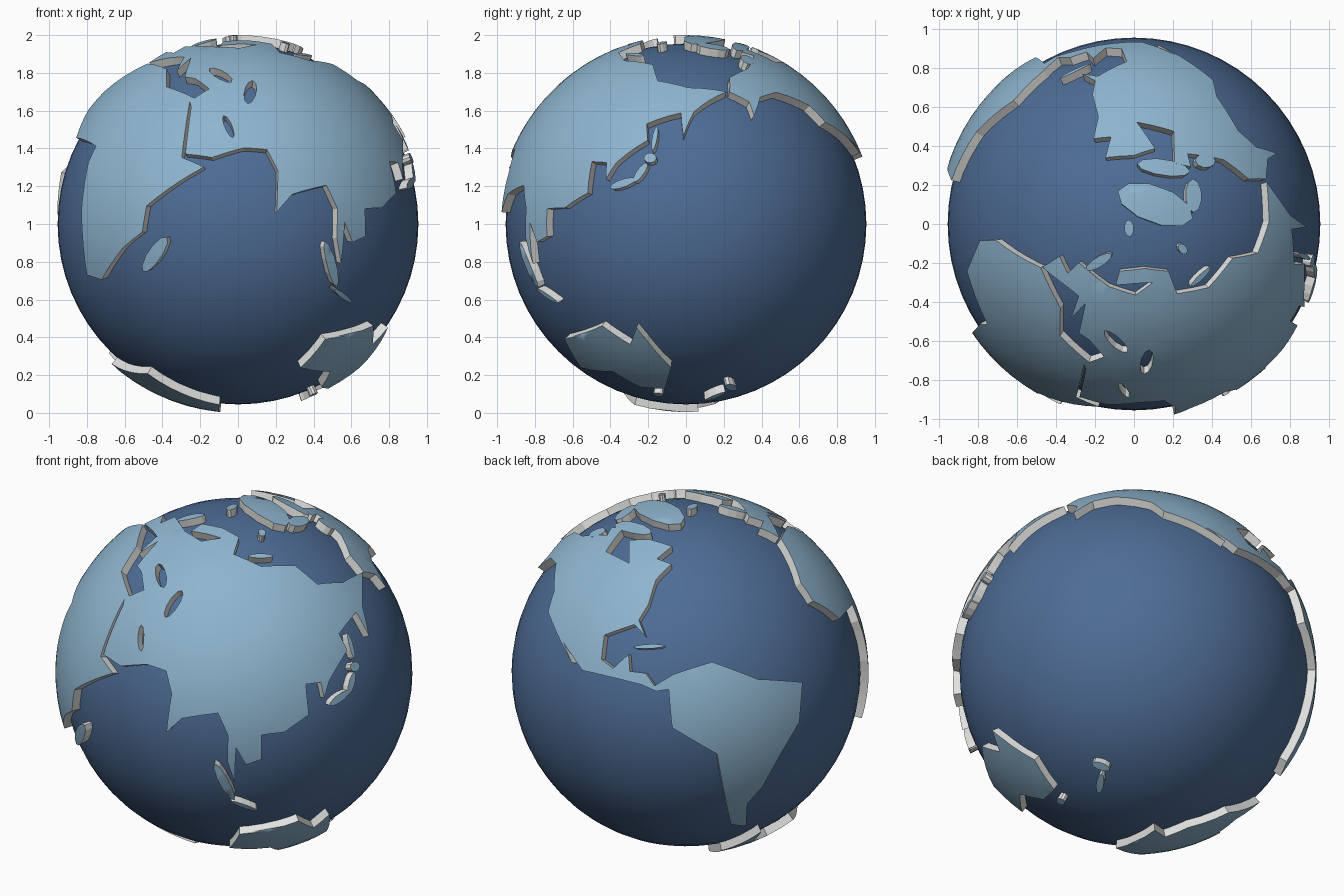
import bpy, bmesh, math
from mathutils import Vector
from mathutils.geometry import delaunay_2d_cdt

if "Cube" in bpy.data.objects:
    bpy.data.objects.remove(bpy.data.objects["Cube"])

OCEAN_R, LAND_R, BASE_R = 0.955, 1.0, 0.935
TILT, FRONT_LON, STEP = math.radians(23.5), 68, math.radians(5)
CENTRE = Vector((0, 0, 1))
AXIS = Vector((math.sin(TILT), 0, math.cos(TILT)))
SIDE = Vector((math.cos(TILT), 0, -math.sin(TILT)))
FRONT = Vector((0, -1, 0))


def material(name, rgb):
    m = bpy.data.materials.new(name)
    m.diffuse_color = (*rgb, 1)
    m.use_nodes = True
    m.node_tree.nodes["Principled BSDF"].inputs["Base Color"].default_value = m.diffuse_color
    return m


OCEAN = material("ocean blue", (0.075, 0.15, 0.30))
LAND = material("land light blue", (0.27, 0.46, 0.62))
WALL = material("coast grey", (0.75, 0.75, 0.74))


def finish(bm, name, mats):
    me = bpy.data.meshes.new(name)
    bm.to_mesh(me)
    bm.free()
    for m in mats:
        me.materials.append(m)
    bpy.context.collection.objects.link(bpy.data.objects.new(name, me))


def globe_dir(lon, lat):
    a, b = math.radians(lon - FRONT_LON), math.radians(lat)
    return FRONT * math.cos(b) * math.cos(a) + SIDE * math.cos(b) * math.sin(a) + AXIS * math.sin(b)


def local_frame(c):
    east = AXIS.cross(c).normalized()
    return east, c.cross(east)


def coast(points):
    return [globe_dir(*p) for p in points]


def oval(lon, lat, length, width, bearing):
    """Outline of an island or sea: half sizes in degrees, bearing from east."""
    c = globe_dir(lon, lat)
    east, north = local_frame(c)
    b = math.radians(bearing)
    along, across = east * math.cos(b) + north * math.sin(b), north * math.cos(b) - east * math.sin(b)
    ring = []
    for i in range(10):
        t = math.tau * i / 10
        u, v = math.radians(length) * math.cos(t), math.radians(width) * math.sin(t)
        ring.append((c + along * u + across * v).normalized())
    return ring


def inside(p, rings):
    odd = False
    for ring in rings:
        for a, b in zip(ring, ring[1:] + ring[:1]):
            if (a.y > p.y) != (b.y > p.y) and p.x < a.x + (p.y - a.y) * (b.x - a.x) / (b.y - a.y):
                odd = not odd
    return odd


def split(ring):
    """Divide long coast stretches so that they follow the globe."""
    out = []
    for a, b in zip(ring, ring[1:] + ring[:1]):
        n = max(1, math.ceil((b - a).length / STEP))
        out += [a.lerp(b, i / n) for i in range(n)]
    return out


def landmass(name, *outlines):
    """Raised plate from one outline; further outlines are inland seas."""
    c = sum(outlines[0], Vector()).normalized()
    east, north = local_frame(c)

    def flat(v):
        t = c.angle(v)
        return Vector((v.dot(east), v.dot(north))) * (t / max(math.sin(t), 1e-6))

    def unflat(p):
        t = max(p.length, 1e-6)
        return c * math.cos(t) + (east * p.x + north * p.y) * (math.sin(t) / t)

    rings = [split([flat(v) for v in o]) for o in outlines]
    pts, edges = [], []
    for ring in rings:
        s, n = len(pts), len(ring)
        pts += ring
        edges += [(s + i, s + (i + 1) % n) for i in range(n)]
    for i in range(-26, 27):
        for j in range(-26, 27):
            p = Vector(((i + 0.5 * (j % 2)) * STEP, j * STEP * 0.87))
            if inside(p, rings):
                pts.append(p)
    res = delaunay_2d_cdt(pts, edges, [], 0, 1e-6)
    verts, tris = res[0], res[2]
    bm = bmesh.new()
    made = {}

    def vert(k, r):
        if (k, r) not in made:
            made[k, r] = bm.verts.new(CENTRE + unflat(Vector(verts[k])) * r)
        return made[k, r]

    used = set()
    for t in tris:
        mid = sum((Vector(verts[k]) for k in t), Vector((0, 0))) / len(t)
        if inside(mid, rings):
            bm.faces.new([vert(k, LAND_R) for k in t]).smooth = True
            used |= {(t[i - 1], t[i]) for i in range(len(t))}
    # coast walls
    for a, b in sorted(used):
        if (b, a) not in used:
            f = bm.faces.new((vert(b, LAND_R), vert(a, LAND_R), vert(a, BASE_R), vert(b, BASE_R)))
            f.material_index = 1
            bm.edges.get((vert(a, LAND_R), vert(b, LAND_R))).smooth = False
    finish(bm, name, (LAND, WALL))


# ocean ball
bm = bmesh.new()
bmesh.ops.create_uvsphere(bm, u_segments=64, v_segments=32, radius=OCEAN_R)
bmesh.ops.translate(bm, verts=bm.verts, vec=CENTRE)
for f in bm.faces:
    f.smooth = True
finish(bm, "ocean", (OCEAN,))

# Africa, Asia and Europe, with inland seas
old_world = coast([
    (-6, 36), (-17, 21), (-17, 14), (-8, 4.4), (9, 4.5), (9, -1), (13, -15), (18.5, -34.5), (27, -34),
    (35, -21), (40.5, -14), (39, -6), (51, 11.8), (43, 11.8), (33.5, 29.5), (35.5, 28), (43.5, 13.2),
    (52, 15.6), (59.8, 22.5), (67, 25), (73, 20), (77.5, 8), (80, 15), (90, 22), (96, 16.5), (99, 8),
    (103.8, 1.4), (100, 13.4), (105, 8.8), (109.2, 12), (106.5, 20), (114, 22.5), (121.5, 29),
    (118.5, 38.5), (125, 39.5), (127, 34.5), (129, 40), (140, 49), (137, 54.5), (155, 59.5), (156.7, 51),
    (163, 60), (190, 66), (160, 69.7), (130, 71.5), (104, 77.5), (69, 71), (44, 67), (26, 71), (12, 66),
    (6, 59), (12, 56), (17, 61), (24, 65.5), (23, 59), (11, 54), (-4.6, 48.4), (-1.5, 44), (-9, 43),
    (-6, 36.6), (3.2, 42), (9, 44.3), (16, 38), (13, 45), (22.5, 37), (27, 38), (36, 36.6), (34, 31.3),
    (20, 31), (10.5, 37)])
black_sea = oval(34.5, 43.5, 5, 1.7, -8)
caspian_sea = oval(50.8, 42, 5, 1.8, 110)
gulf = oval(51.5, 27, 4.2, 1.1, -42)
landmass("africa_and_eurasia", old_world, black_sea, caspian_sea, gulf)

# the Americas
landmass("americas", coast([
    (-168, 65.6), (-157, 71), (-128, 70), (-96, 68), (-94, 72), (-82, 69), (-94, 60), (-80, 52), (-77.5, 62),
    (-65, 59), (-56, 52.5), (-66, 50), (-61, 46), (-70, 42.5), (-76, 35), (-81, 31), (-80.3, 25.4), (-83, 30),
    (-95, 29.4), (-97.5, 22), (-94, 18.3), (-87.5, 21.3), (-88.5, 16), (-83.5, 14), (-82, 9.4), (-75, 11),
    (-62, 10.5), (-50, 0), (-35, -7), (-39.5, -19), (-48.5, -27), (-57.5, -37), (-65, -42), (-68, -54.5),
    (-75, -50), (-73, -37), (-70.3, -18.4), (-81, -5), (-78, 7), (-82, 7.6), (-86, 11), (-105.5, 20),
    (-113, 30), (-109.6, 23.1), (-124, 41), (-124, 48), (-136, 58.5), (-150, 60), (-163, 55), (-160, 60)]))

# southern continents
landmass("antarctica", coast([(-58, -64), (-62, -74), (-35, -78), (-10, -71), (50, -66.5), (115, -66.5),
                              (170, -71.5), (165, -78), (-155, -78), (-100, -73)]))
landmass("australia", coast([(142.5, -10.7), (145.5, -15), (153, -26), (150, -37.5), (140, -38), (131, -31.5),
                             (115.5, -34.5), (114, -22), (131, -12), (140, -17.5)]))

# islands as ovals
islands = {
    "greenland": (-41, 72, 12, 5.5, 88), "baffin_island": (-73, 68, 8, 2.5, 130),
    "ellesmere_island": (-79, 80, 5, 2.5, 55), "victoria_island": (-110, 71, 3.2, 2.2, 0),
    "cuba": (-80, 21.8, 5, 0.7, -15), "iceland": (-19, 65, 2.5, 1.4, 0),
    "great_britain": (-2.5, 54.3, 4.6, 1.5, 105), "novaya_zemlya": (59, 74, 4, 0.9, 55),
    "svalbard": (18, 78.5, 1.8, 1.2, 0), "madagascar": (46.8, -19, 7, 2.2, 72),
    "sumatra": (100.8, 0, 7.8, 1.6, -47), "java": (110, -7.3, 4.8, 0.8, -10),
    "japan_south": (134, 34.3, 4.3, 1.3, 28), "japan_north": (140, 38.5, 3.6, 1.2, 65),
    "hokkaido": (142.8, 43.4, 2, 1.6, 0), "sakhalin": (143, 50, 4.2, 0.8, 92),
    "tasmania": (146.6, -42, 1.6, 1.4, 0), "new_zealand_north": (175.8, -38.3, 3, 1.4, -50),
    "new_zealand_south": (170.3, -43.7, 4, 1.2, 45),
}
for name, shape in islands.items():
    landmass(name, oval(*shape))
